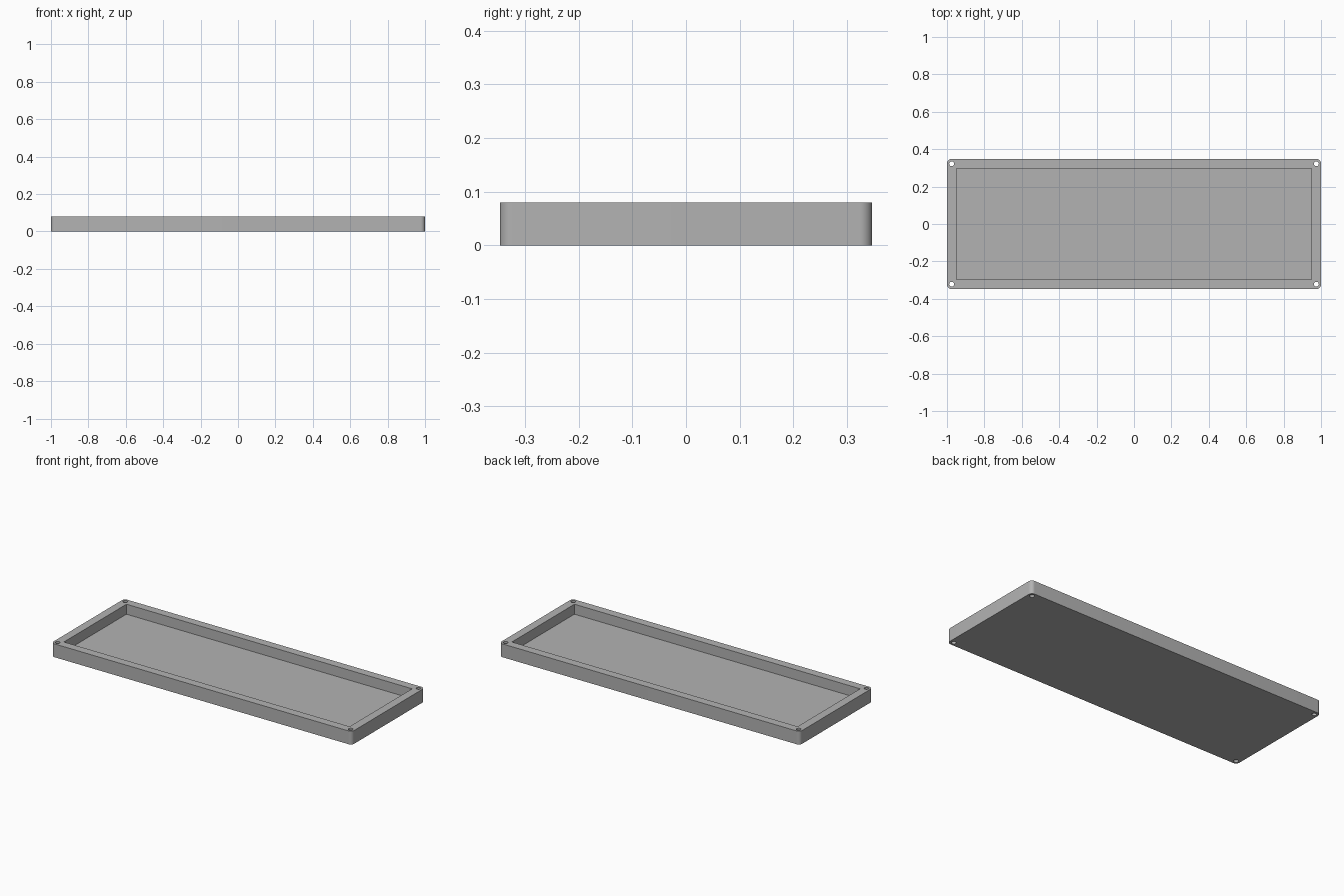
import bpy
import bmesh
from math import cos, sin, pi, radians

HALF_X, HALF_Y, HEIGHT = 1.0, 0.347, 0.08
CORNER = 0.023
WALL, FLOOR = 0.05, 0.02
HOLE_INSET, HOLE_RADIUS = 0.025, 0.013

cube = bpy.data.objects.get("Cube")
if cube:
    bpy.data.objects.remove(cube, do_unlink=True)

grey = bpy.data.materials.new("plain grey")
grey.use_nodes = True
colour = (0.45, 0.45, 0.45, 1)
grey.diffuse_color = colour
grey.node_tree.nodes["Principled BSDF"].inputs["Base Color"].default_value = colour


def prism(name, outline, z0, z1):
    """Closed prism raised from a flat counter-clockwise outline."""
    bm = bmesh.new()
    face = bm.faces.new([bm.verts.new((x, y, z0)) for x, y in outline])
    raised = bmesh.ops.extrude_face_region(bm, geom=[face])["geom"]
    top = [v for v in raised if isinstance(v, bmesh.types.BMVert)]
    bmesh.ops.translate(bm, verts=top, vec=(0, 0, z1 - z0))
    bmesh.ops.recalc_face_normals(bm, faces=bm.faces)
    mesh = bpy.data.meshes.new(name)
    bm.to_mesh(mesh)
    bm.free()
    mesh.materials.append(grey)
    obj = bpy.data.objects.new(name, mesh)
    bpy.context.collection.objects.link(obj)
    return obj


def rounded_rectangle(hx, hy, radius, steps=10):
    points = []
    for quarter, (sx, sy) in enumerate([(1, 1), (-1, 1), (-1, -1), (1, -1)]):
        for i in range(steps + 1):
            a = (quarter + i / steps) * pi / 2
            points.append((sx * (hx - radius) + radius * cos(a),
                           sy * (hy - radius) + radius * sin(a)))
    return points


def circle(cx, cy, radius, sides=32):
    return [(cx + radius * cos(2 * pi * i / sides),
             cy + radius * sin(2 * pi * i / sides)) for i in range(sides)]


# Solid tray body with rounded upright corners
tray = prism("tray", rounded_rectangle(HALF_X, HALF_Y, CORNER), 0, HEIGHT)

# Pocket and four through holes to cut away
px, py = HALF_X - WALL, HALF_Y - WALL
cutters = [prism("pocket_cutter", [(-px, -py), (px, -py), (px, py), (-px, py)],
                 FLOOR, HEIGHT * 2)]
for sx in (-1, 1):
    for sy in (-1, 1):
        hole = circle(sx * (HALF_X - HOLE_INSET), sy * (HALF_Y - HOLE_INSET), HOLE_RADIUS)
        cutters.append(prism("screw_hole_cutter", hole, -HEIGHT, HEIGHT * 2))

bpy.ops.object.select_all(action="DESELECT")
tray.select_set(True)
bpy.context.view_layer.objects.active = tray
for cutter in cutters:
    cutter.hide_render = True
    cut = tray.modifiers.new("cut", "BOOLEAN")
    cut.operation = "DIFFERENCE"
    cut.solver = "EXACT"
    cut.object = cutter
    bpy.ops.object.modifier_apply(modifier=cut.name)
    bpy.data.objects.remove(cutter, do_unlink=True)

# Smooth corners and hole walls, crisp edges elsewhere
bpy.ops.object.shade_smooth_by_angle(angle=radians(30))
